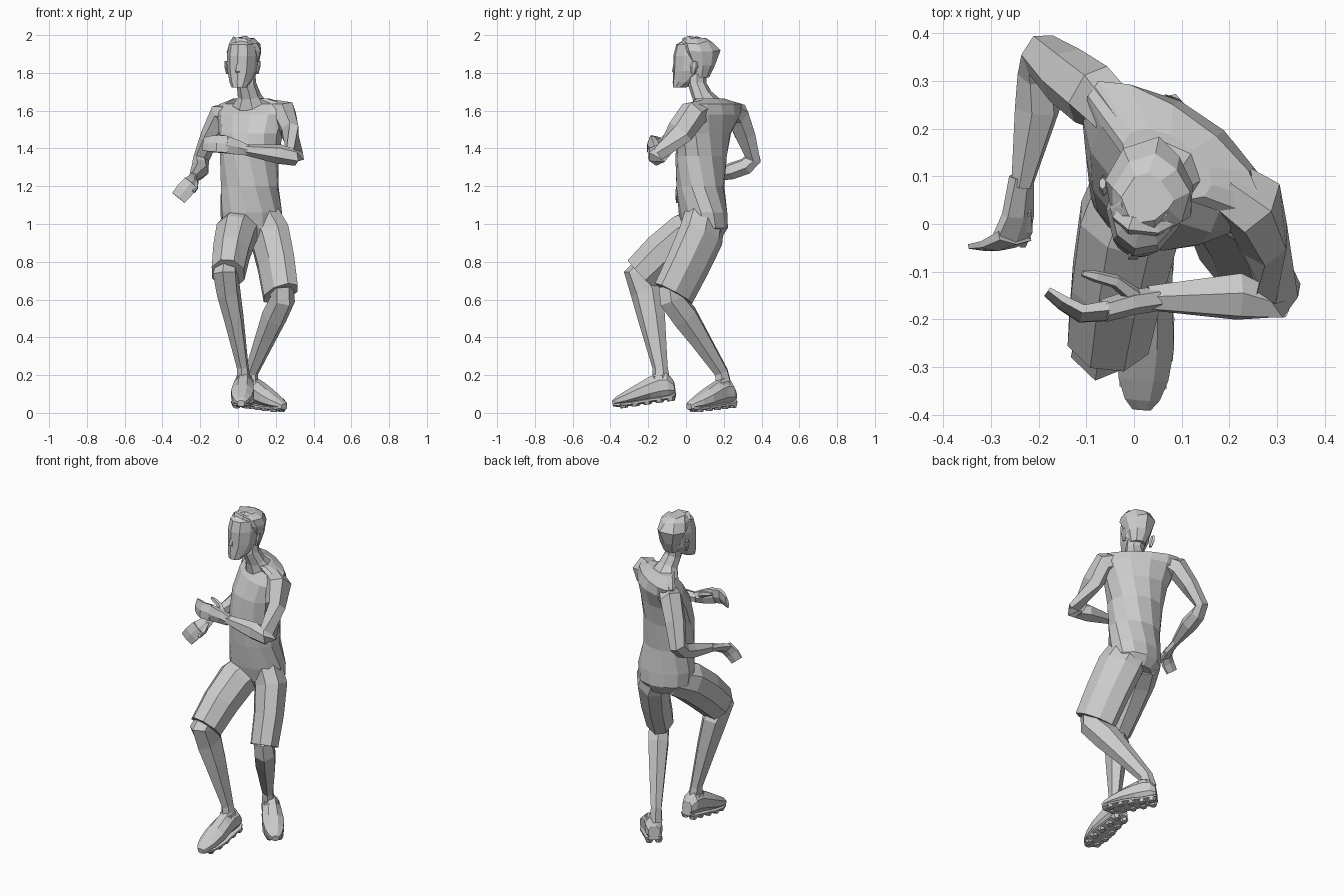
import bpy, bmesh, math, random
from mathutils import Vector as V, Matrix

random.seed(4)
UP = V((0, 0, 1))


def make(name, bm):
    bmesh.ops.recalc_face_normals(bm, faces=bm.faces)
    me = bpy.data.meshes.new(name)
    bm.to_mesh(me)
    bm.free()
    ob = bpy.data.objects.new(name, me)
    bpy.context.collection.objects.link(ob)
    return ob


def loft(name, rings, n):
    """Skin rings given as (centre, half-width vector, half-depth vector)."""
    bm = bmesh.new()
    k = 1.05
    loops = []
    for c, u, v in rings:
        ang = [(i + .5) * math.tau / n for i in range(n)]
        loops.append([bm.verts.new(c + k * (u * math.cos(a) + v * math.sin(a))) for a in ang])
    for lo, hi in zip(loops, loops[1:]):
        for i in range(n):
            j = (i + 1) % n
            bm.faces.new((lo[i], lo[j], hi[j], hi[i]))
    bm.faces.new(loops[0])
    bm.faces.new(loops[-1])
    return make(name, bm)


def stack(name, rows, n):
    """Horizontal sections: x, y, z, half width, half depth, yaw in degrees."""
    rings = []
    for x, y, z, a, b, yaw in rows:
        r = Matrix.Rotation(math.radians(yaw), 3, 'Z')
        rings.append((V((x, y, z)), r @ V((a, 0, 0)), r @ V((0, b, 0))))
    return loft(name, rings, n)


def limb(name, rows, n, ref):
    """Sections square to a path: x, y, z, size along ref, size across it."""
    p = [V(r[:3]) for r in rows]
    rings = []
    for i, r in enumerate(rows):
        t = V((0, 0, 0))
        if i > 0:
            t += (p[i] - p[i - 1]).normalized()
        if i < len(p) - 1:
            t += (p[i + 1] - p[i]).normalized()
        t.normalize()
        u = V(ref)
        u = (u - t * u.dot(t)).normalized()
        rings.append((p[i], u * r[3], t.cross(u) * r[4]))
    return loft(name, rings, n)


# Torso, twisted at the shoulders
stack("torso", [
    (.075, .10, .925, .09, .085, 8), (.07, .10, .98, .15, .115, 10),
    (.07, .09, 1.06, .158, .122, 8), (.062, .076, 1.2, .148, .122, -5),
    (.06, .08, 1.36, .15, .128, -18), (.068, .098, 1.48, .17, .126, -27),
    (.08, .135, 1.58, .205, .11, -34), (.085, .16, 1.635, .208, .07, -36),
    (.07, .125, 1.665, .1, .055, -33)], 12)
limb("neck", [(.065, .11, 1.63, .095, .07), (.06, .085, 1.68, .06, .05),
              (.045, .06, 1.74, .05, .045), (.04, .06, 1.79, .05, .045)], 8, (1, -.4, 0))

# Head: face, nose, ears, swept hair cap
stack("head", [
    (.006, -.035, 1.722, .038, .034, -14), (.012, -.005, 1.752, .054, .064, -14),
    (.022, .03, 1.81, .072, .096, -14), (.026, .045, 1.89, .078, .11, -14),
    (.026, .045, 1.95, .07, .095, -14), (.026, .05, 1.975, .05, .06, -14)], 10)
limb("nose", [(.004, -.055, 1.875, .008, .006), (-.002, -.066, 1.81, .014, .012),
              (.001, -.054, 1.798, .01, .006)], 4, (1, 0, 0))
for name, x, y, s in (("ear_a", -.056, .075, -1), ("ear_b", .102, .036, 1)):
    limb(name, [(x, y, 1.795, .007, .01), (x + .008 * s, y + .006, 1.835, .009, .022),
                (x + .01 * s, y + .01, 1.862, .007, .012)], 6, (1, 0, 0))
hair = stack("hair", [
    (.042, .08, 1.775, .045, .04, -14), (.038, .085, 1.84, .068, .065, -14),
    (.036, .078, 1.915, .088, .095, -14), (.03, .055, 1.96, .08, .088, -14),
    (.028, .05, 1.988, .045, .05, -14)], 9)
for v in hair.data.vertices:
    if v.co.z > 1.9:
        v.co += V([random.uniform(-.01, .01) for _ in range(3)])
limb("hair_fringe", [(-.035, .02, 1.952, .014, .016), (-.005, .0, 1.97, .022, .022),
                     (.045, -.006, 1.962, .02, .022), (.085, .01, 1.945, .012, .014)], 5, (0, 0, 1))

# Arms
limb("rear_arm", [
    (-.02, .225, 1.595, .06, .055), (-.09, .272, 1.58, .062, .065),
    (-.145, .312, 1.47, .047, .06), (-.195, .355, 1.345, .038, .048),
    (-.2, .315, 1.305, .042, .045), (-.203, .24, 1.28, .047, .043),
    (-.235, .08, 1.245, .022, .027)], 6, (.85, -.5, .1))
limb("front_arm", [
    (.19, .08, 1.595, .06, .06), (.25, .04, 1.585, .065, .075),
    (.275, -.03, 1.49, .05, .07), (.302, -.14, 1.365, .04, .052),
    (.295, -.16, 1.355, .045, .045), (.22, -.152, 1.37, .05, .05),
    (.03, -.155, 1.393, .025, .028)], 6, (.2, .6, .75))

# Hands
limb("rear_palm", [(-.236, .1, 1.25, .026, .022), (-.243, .02, 1.225, .038, .02),
                   (-.258, -.03, 1.205, .048, .018)], 6, (-.75, 0, .6))
limb("rear_fingers", [(-.25, -.025, 1.215, .048, .018), (-.285, -.043, 1.175, .05, .013),
                      (-.315, -.047, 1.138, .046, .009)], 6, (-.75, 0, .6))
limb("rear_thumb", [(-.23, .03, 1.225, .016, .016), (-.226, -.01, 1.195, .016, .016),
                    (-.235, -.045, 1.17, .009, .009)], 5, (1, 0, 0))
limb("front_palm", [(.05, -.156, 1.39, .03, .025), (-.005, -.165, 1.405, .042, .025),
                    (-.065, -.182, 1.42, .05, .023)], 6, (0, 0, 1))
limb("front_fingers", [(-.055, -.182, 1.42, .05, .02), (-.11, -.188, 1.424, .05, .017),
                       (-.15, -.165, 1.424, .046, .014), (-.182, -.142, 1.424, .038, .008)],
     6, (0, .25, 1))
limb("front_thumb", [(.0, -.15, 1.42, .02, .018), (-.04, -.12, 1.445, .016, .014),
                     (-.08, -.11, 1.46, .013, .012), (-.108, -.103, 1.468, .007, .007)],
     5, (0, 0, 1))

# Shorts legs
limb("raised_shorts_leg", [
    (.03, .1, 1.0, .105, .1), (-.01, .0, .95, .108, .112),
    (-.035, -.12, .85, .098, .112), (-.053, -.235, .737, .088, .104)], 8, (1, -.05, 0))
limb("standing_shorts_leg", [
    (.12, .1, 1.04, .085, .115), (.168, .08, .94, .092, .127),
    (.202, .012, .79, .084, .123), (.226, -.066, .632, .078, .118)], 8, (1, .8, 0))

# Lower legs
limb("raised_shin", [
    (-.06, -.2, .79, .055, .06), (-.066, -.252, .735, .066, .075),
    (-.05, -.207, .64, .06, .084), (-.022, -.182, .5, .05, .07),
    (.025, -.137, .24, .03, .039), (.032, -.13, .15, .038, .048)], 6, (1, -.2, 0))
limb("standing_shin", [
    (.232, -.085, .67, .056, .066), (.236, -.076, .6, .06, .072),
    (.192, -.005, .51, .06, .075), (.147, .068, .4, .05, .06),
    (.072, .187, .215, .032, .04), (.065, .2, .14, .038, .048)], 6, (.8, .5, 0))

# Shoes: distance from heel, half width, sole height, top height
SHOE = [(0, .034, .026, .1), (.03, .05, .016, .15), (.075, .05, .014, .158),
        (.13, .056, .014, .14), (.2, .062, .012, .112), (.27, .054, .012, .082),
        (.315, .038, .016, .062), (.338, .02, .022, .045)]


def shoe(name, heel, toe, scale):
    heel, f = V(heel), (V(toe) - V(heel)).normalized()
    side = f.cross(UP).normalized()
    up = side.cross(f)
    rings = [(heel + f * s * scale + up * (lo + hi) / 2, side * w, up * (hi - lo) / 2)
             for s, w, lo, hi in SHOE]
    loft(name, rings, 8)
    # ankle collar
    c = heel + f * .075 * scale
    limb(name + "_collar", [(*(c + up * .09), .05, .06),
                            (*(c + up * .14), .039, .049)], 8, side)
    # sole with lugs along both edges
    loft(name + "_sole", [(heel + f * s * scale + up * (lo + .004), side * w, up * .013)
                          for s, w, lo, hi in SHOE], 8)
    bm = bmesh.new()
    rot = Matrix((side, f, up)).transposed().to_4x4()
    for s, w in ((.03, .026), (.09, .028), (.155, .034), (.22, .036), (.28, .026)):
        for e in (-1, 1):
            p = heel + f * s * scale + side * w * e + up * .008
            bmesh.ops.create_cone(bm, cap_ends=True, segments=6, radius1=.018, radius2=.027,
                                  depth=.022, matrix=Matrix.Translation(p) @ rot)
    make(name + "_lugs", bm)


shoe("raised_shoe", (.036, -.05, .07), (.016, -.39, .02), 1.0)
shoe("standing_shoe", (.04, .252, .032), (.24, .02, .004), .92)
